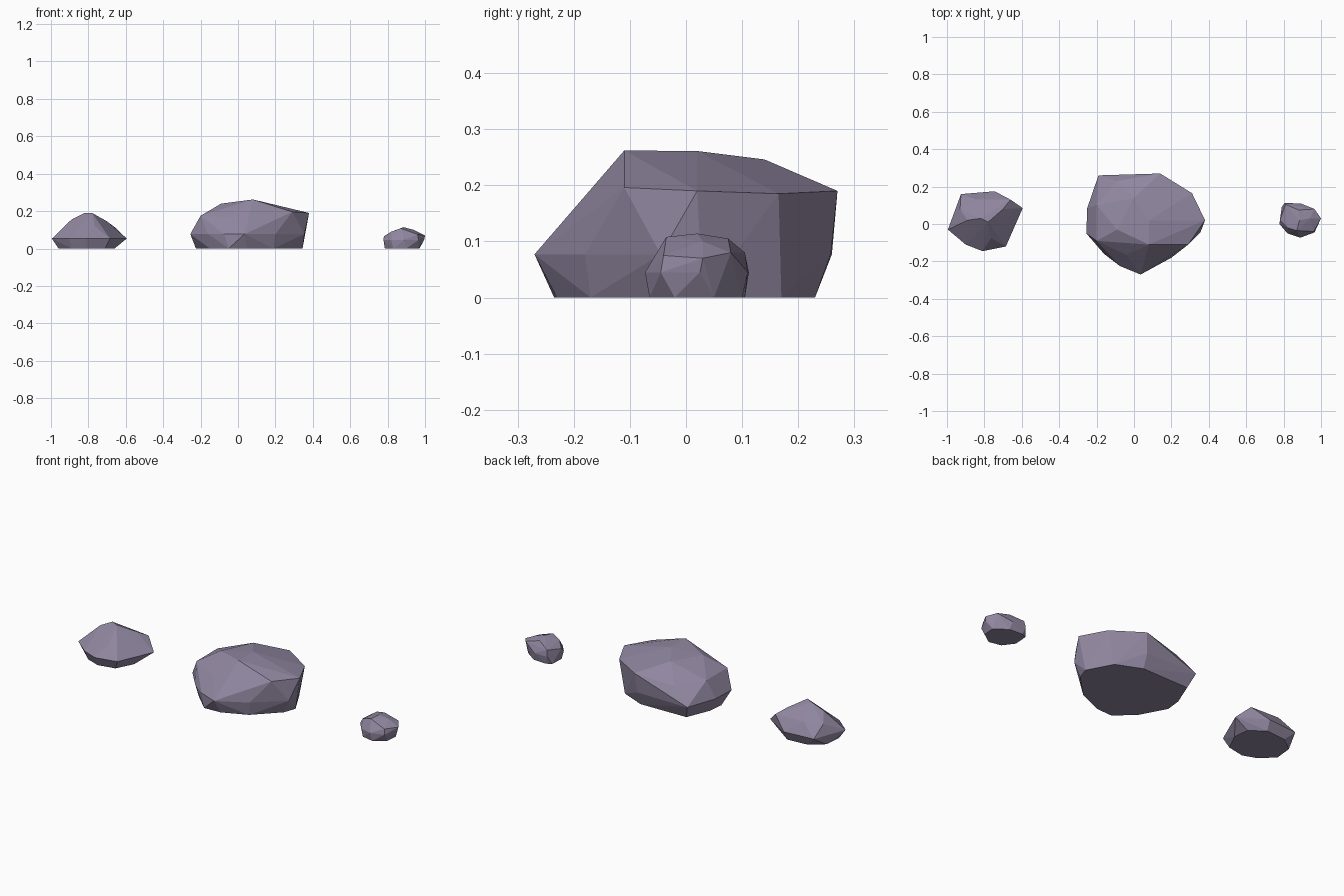
import bpy, bmesh

stone = bpy.data.materials.new("purple grey stone")
stone.diffuse_color = (0.28, 0.24, 0.35, 1)


def rock(name, base, belt, crown):
    """Faceted boulder: flat base outline, wide belt at one height, free crown points."""
    z, outline = belt
    points = [(x, y, 0) for x, y in base] + [(x, y, z) for x, y in outline] + crown
    bm = bmesh.new()
    for p in points:
        bm.verts.new(p)
    hull = bmesh.ops.convex_hull(bm, input=bm.verts[:])
    loose = [g for g in hull["geom_interior"] if isinstance(g, bmesh.types.BMVert)]
    bmesh.ops.delete(bm, geom=loose, context='VERTS')
    bmesh.ops.recalc_face_normals(bm, faces=bm.faces[:])
    me = bpy.data.meshes.new(name)
    bm.to_mesh(me)
    bm.free()
    me.materials.append(stone)
    ob = bpy.data.objects.new(name, me)
    bpy.context.collection.objects.link(ob)
    return ob


# Large middle boulder
rock("large_rock",
     [(-.05, -.235), (.05, -.23), (.19, -.17), (.32, -.04), (.345, .03), (.27, .17),
      (.13, .23), (-.16, .225), (-.215, .09), (-.225, 0), (-.15, -.14)],
     (.077, [(.035, -.27), (.2, -.18), (.355, -.045), (.13, .258), (-.19, .26),
             (-.25, .085), (-.255, -.05), (-.16, -.16), (-.075, -.225)]),
     [(.125, -.17, .165), (-.04, -.165, .165), (-.2, -.09, .175), (.29, -.11, .196),
      (.38, .02, .19), (.31, .165, .185), (.14, .27, .19), (-.2, .1, .175), (-.09, .23, .16),
      (.08, -.11, .262), (.08, .02, .261), (0, .14, .246), (-.09, -.03, .24), (.24, .03, .215)])

# Medium boulder on the left
rock("medium_rock",
     [(-.96, -.02), (-.95, .08), (-.87, .14), (-.75, .15), (-.67, .09),
      (-.66, 0), (-.71, -.1), (-.81, -.12), (-.89, -.09)],
     (.053, [(-.995, -.03), (-.925, .16), (-.745, .175), (-.595, .085),
             (-.685, -.12), (-.81, -.145), (-.9, -.11)]),
     [(-.66, .13, .115), (-.765, -.075, .12), (-.93, .08, .11), (-.89, .02, .155),
      (-.82, .03, .19), (-.78, .01, .19), (-.7, .08, .145), (-.84, .13, .12)])

# Small boulder on the right
rock("small_rock",
     [(.785, .01), (.79, .09), (.82, .105), (.9, .1), (.97, .05),
      (.965, -.02), (.9, -.065), (.83, -.05)],
     (.045, [(.778, 0), (.805, .112), (.89, .11), (.995, .025),
             (.965, -.045), (.89, -.073), (.82, -.05)]),
     [(.78, .02, .065), (.81, .105, .08), (.965, .08, .08), (1, .03, .07), (.96, -.04, .075),
      (.82, -.02, .09), (.87, -.035, .108), (.885, .02, .114), (.88, .075, .105), (.94, .03, .1)])
